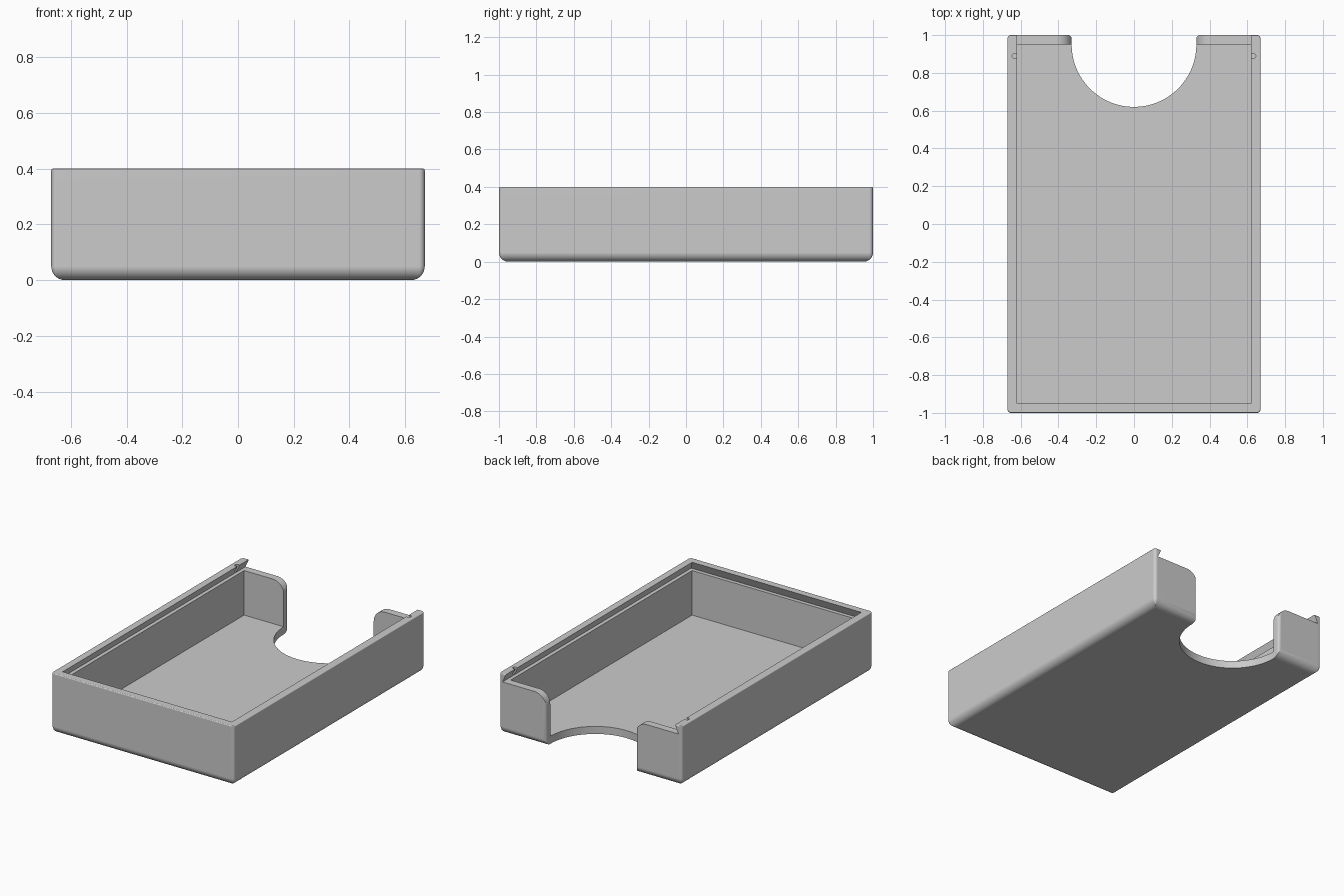
import bpy, bmesh
from math import sin, cos, pi, radians

cube = bpy.data.objects.get("Cube")
if cube:
    bpy.data.objects.remove(cube, do_unlink=True)

HX, HY, TOP = 0.67, 1.0, 0.4      # outer half sizes and height
WALL, LEDGE = 0.05, 0.345         # wall thickness, lid rail height
FINGER = 0.33                     # finger cut-out radius

grey = bpy.data.materials.new("plain grey")
grey.use_nodes = True
colour = (0.6, 0.6, 0.6, 1)
grey.diffuse_color = colour
grey.node_tree.nodes["Principled BSDF"].inputs["Base Color"].default_value = colour


def arc(cx, cy, r, a0, a1, n):
    steps = [radians(a0 + (a1 - a0) * i / n) for i in range(n + 1)]
    return [(cx + r * cos(t), cy + r * sin(t)) for t in steps]


def loft(name, rings):
    """Closed solid through a stack of equally long rings."""
    bm = bmesh.new()
    loops = [[bm.verts.new(p) for p in ring] for ring in rings]
    n = len(loops[0])
    for low, high in zip(loops, loops[1:]):
        for i in range(n):
            j = (i + 1) % n
            bm.faces.new((low[i], low[j], high[j], high[i]))
    bm.faces.new(loops[0][::-1])
    bm.faces.new(loops[-1])
    bmesh.ops.recalc_face_normals(bm, faces=bm.faces)
    mesh = bpy.data.meshes.new(name)
    bm.to_mesh(mesh)
    bm.free()
    mesh.materials.append(grey)
    obj = bpy.data.objects.new(name, mesh)
    bpy.context.collection.objects.link(obj)
    return obj


def rounded_ring(inset, z):
    x, y = HX - inset, HY - inset
    r = max(0.02 - inset, 0.002)
    corners = [(1, 1, 0), (-1, 1, 90), (-1, -1, 180), (1, -1, 270)]
    return [(px, py, z) for sx, sy, a in corners
            for px, py in arc(sx * (x - r), sy * (y - r), r, a, a + 90, 6)]


def rect(x, y0, y1, z):
    return [(-x, y0, z), (x, y0, z), (x, y1, z), (-x, y1, z)]


# Outer block: soft bottom edge, slightly eased rim
profile = []
for i in range(9):
    t = pi / 2 * i / 8
    profile.append((0.05 * (1 - sin(t)), 0.05 * (1 - cos(t))))
for i in range(4):
    t = pi / 2 * i / 3
    profile.append((0.006 * (1 - cos(t)), TOP - 0.006 * (1 - sin(t))))
tray = loft("tray", [rounded_ring(*p) for p in profile])

cutters = []

# Storage cavity
ix, iy = HX - WALL, HY - WALL
cutters.append(loft("cavity_cutter", [rect(ix, -iy, iy, z) for z in (WALL, LEDGE + 0.015)]))

# Undercut lid groove, open at the back
cutters.append(loft("lid_groove_cutter", [
    rect(ix + 0.025, -iy - 0.025, HY + 0.1, LEDGE),
    rect(ix - 0.005, -iy + 0.005, HY + 0.1, TOP + 0.011)]))

# Finger cut-out through back wall and floor
fillet = arc(FINGER + 0.02, HY - 0.02, 0.02, 90, 180, 6)
outline = fillet + arc(0, iy, FINGER, 0, -180, 64)
outline += [(-x, y) for x, y in reversed(fillet)]
outline += [(-FINGER - 0.02, HY + 0.1), (FINGER + 0.02, HY + 0.1)]
cutters.append(loft("finger_cutter", [[(x, y, z) for x, y in outline] for z in (-0.1, 0.5)]))

for side in (1, -1):
    # Rounded upper corner of each back wall stub
    r = 0.08
    pts = arc(FINGER + r, LEDGE - r, r, 180, 90, 10)
    pts += [(FINGER + r, TOP), (FINGER - 0.03, TOP), (FINGER - 0.03, LEDGE - r)]
    cutters.append(loft("corner_cutter", [[(side * x, y, z) for x, z in pts]
                                          for y in (iy - 0.03, HY + 0.1)]))
    # Small lid catch notch in the rail
    ring = arc(side * 0.631, 0.89, 0.014, 0, 345, 23)
    cutters.append(loft("catch_cutter", [[(x, y, z) for x, y in ring]
                                         for z in (LEDGE + 0.003, TOP + 0.05)]))

bpy.ops.object.select_all(action="DESELECT")
tray.select_set(True)
bpy.context.view_layer.objects.active = tray
for cutter in cutters:
    cutter.hide_render = True
    mod = tray.modifiers.new("cut", "BOOLEAN")
    mod.operation = "DIFFERENCE"
    mod.solver = "EXACT"
    mod.object = cutter
    bpy.ops.object.modifier_apply(modifier=mod.name)
for cutter in cutters:
    bpy.data.objects.remove(cutter, do_unlink=True)

# Smooth fillets, crisp flat faces
bpy.ops.object.shade_smooth_by_angle(angle=radians(32))
normals = tray.modifiers.new("flat face normals", "WEIGHTED_NORMAL")
normals.keep_sharp = True
